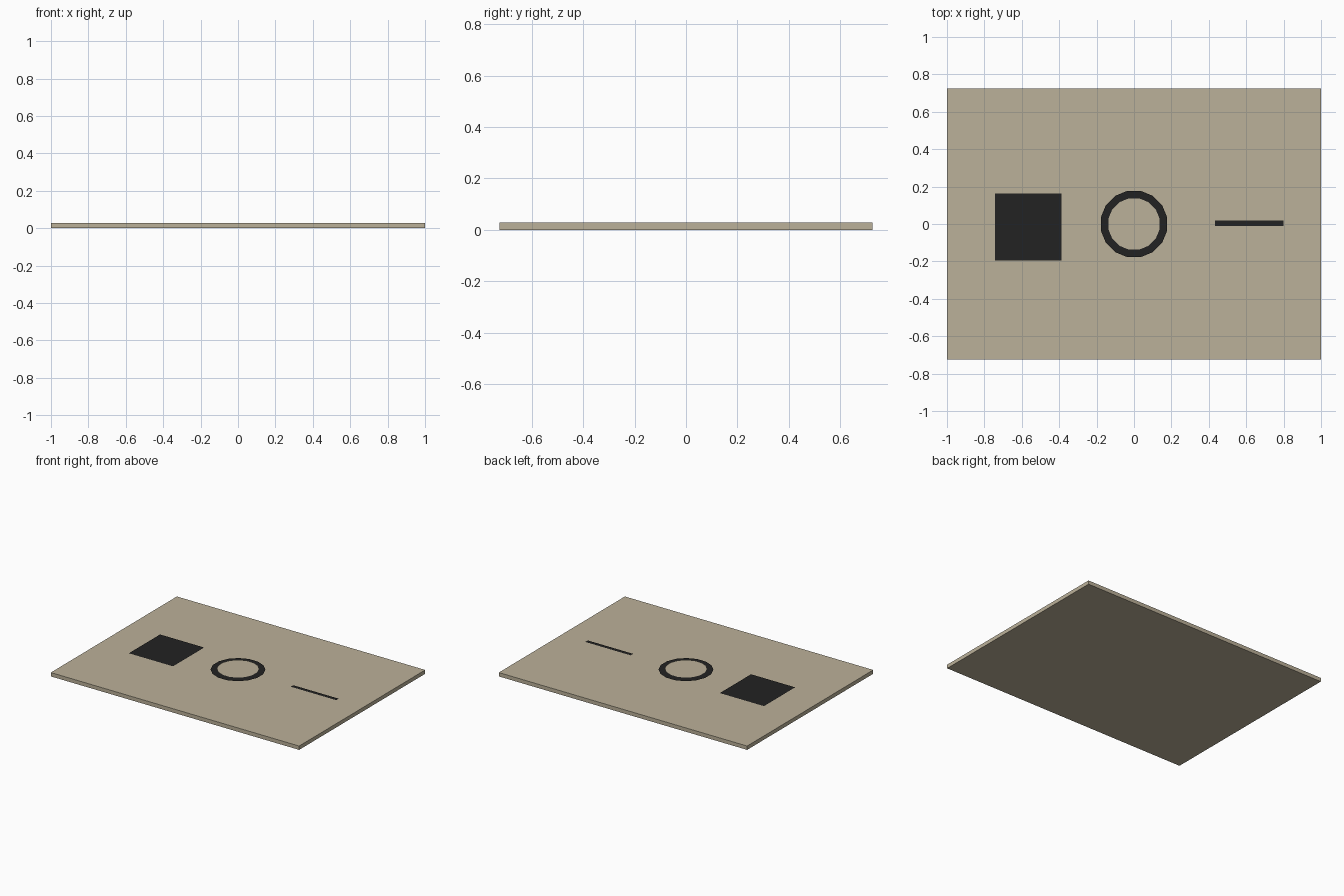
import bpy
import math

if "Cube" in bpy.data.objects:
    bpy.data.objects.remove(bpy.data.objects["Cube"])


def make_material(name, color):
    m = bpy.data.materials.new(name)
    m.diffuse_color = (*color, 1)
    m.use_nodes = True
    m.node_tree.nodes["Principled BSDF"].inputs["Base Color"].default_value = m.diffuse_color
    return m


beige = make_material("warm beige", (0.50, 0.44, 0.32))
black = make_material("soft black", (0.016, 0.016, 0.016))


def finish(name, mat):
    ob = bpy.context.object
    ob.name = name
    ob.data.materials.append(mat)
    return ob


def box(name, x, y, z, mat):
    """Box spanning the given (low, high) ranges."""
    bpy.ops.mesh.primitive_cube_add(size=1, location=[sum(r) / 2 for r in (x, y, z)])
    bpy.context.object.scale = [r[1] - r[0] for r in (x, y, z)]
    return finish(name, mat)


def sheet(name, x, y, z, mat):
    """Flat rectangle lying at height z."""
    bpy.ops.mesh.primitive_plane_add(size=1, location=(sum(x) / 2, sum(y) / 2, z))
    bpy.context.object.scale = (x[1] - x[0], y[1] - y[0], 1)
    return finish(name, mat)


def disc(name, radius, z, mat):
    """Flat 16-sided disc with a flat side facing each axis."""
    bpy.ops.mesh.primitive_circle_add(vertices=16, radius=radius, fill_type='NGON',
                                      location=(0, 0, z), rotation=(0, 0, math.pi / 16))
    return finish(name, mat)


# Base board
box("board", (-1, 1), (-0.725, 0.725), (0, 0.028), beige)

# Square and bar markings, just above the board
sheet("square_marking", (-0.742, -0.387), (-0.195, 0.163), 0.035, black)
sheet("bar_marking", (0.433, 0.798), (-0.01, 0.018), 0.035, black)

# Ring marking: dark disc with a smaller board-coloured disc above it
disc("ring_outer_disc", 0.181, 0.040, black)
disc("ring_inner_disc", 0.140, 0.046, beige)
